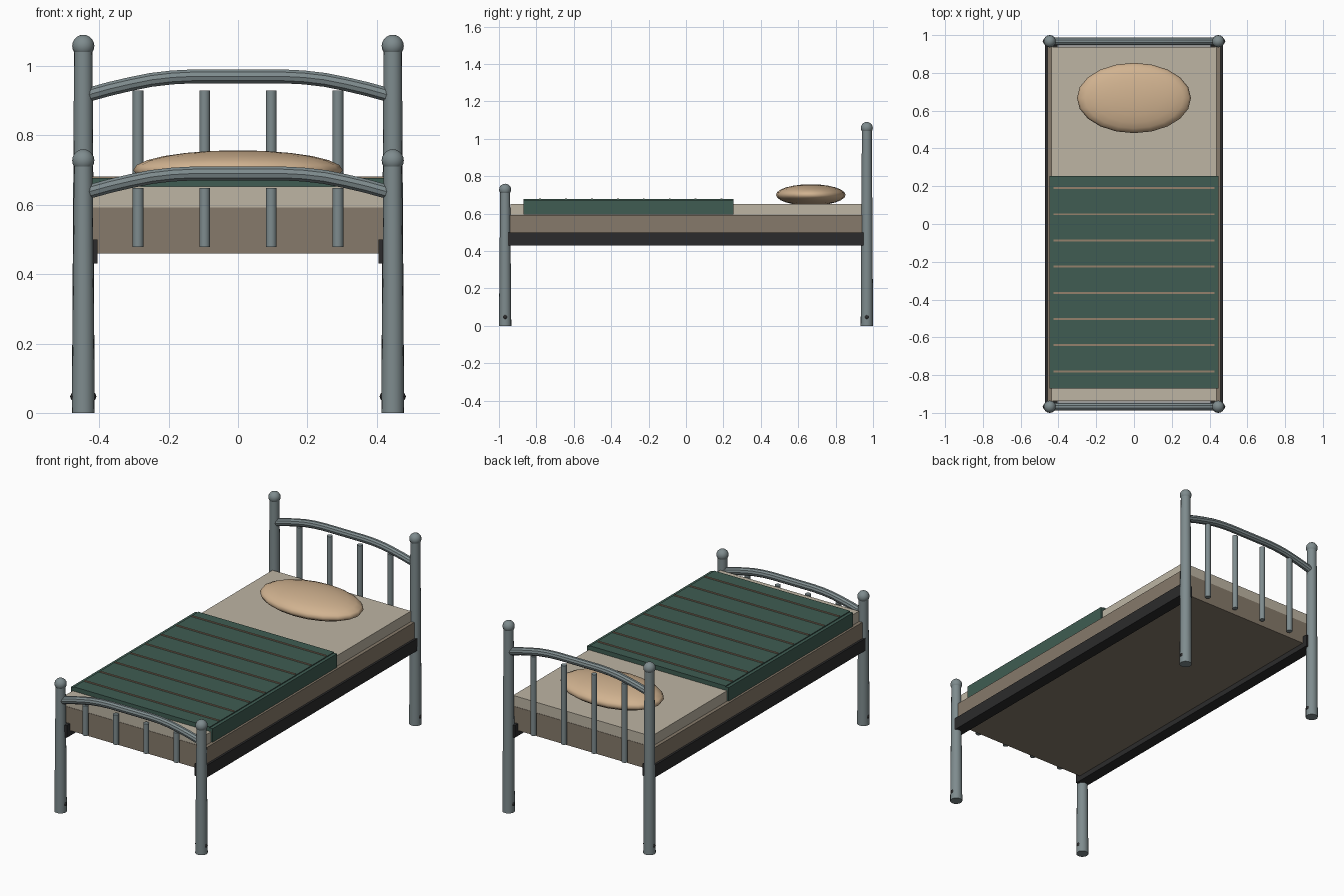
import bpy
from mathutils import Vector

default = bpy.data.objects.get("Cube")
if default:
    bpy.data.objects.remove(default, do_unlink=True)


def material(name, rgb):
    m = bpy.data.materials.new(name)
    m.use_nodes = True
    m.diffuse_color = (*rgb, 1)
    m.node_tree.nodes["Principled BSDF"].inputs["Base Color"].default_value = (*rgb, 1)
    return m


STEEL = material("steel grey", (0.21, 0.26, 0.27))
BLACK = material("dark iron", (0.024, 0.024, 0.025))
BROWN = material("base brown", (0.24, 0.195, 0.145))
CREAM = material("mattress cream", (0.51, 0.46, 0.37))
GREEN = material("blanket green", (0.05, 0.108, 0.085))
SEAM = material("stripe tan", (0.3, 0.22, 0.15))
TAN = material("pillow tan", (0.64, 0.45, 0.28))


def finish(name, mat, smooth=True):
    ob = bpy.context.object
    ob.name = name
    ob.data.materials.append(mat)
    if smooth:
        bpy.ops.object.shade_smooth_by_angle()
    return ob


def box(name, mat, low, high):
    low, high = Vector(low), Vector(high)
    bpy.ops.mesh.primitive_cube_add(size=1, location=(low + high) / 2)
    bpy.context.object.scale = high - low
    bpy.ops.object.transform_apply(location=False, rotation=False)
    return finish(name, mat, False)


def rod(name, mat, x, y, bottom, top, r1, r2):
    bpy.ops.mesh.primitive_cone_add(vertices=16, radius1=r1, radius2=r2, depth=top - bottom,
                                    location=(x, y, (bottom + top) / 2))
    return finish(name, mat)


def ball(name, mat, centre, radii, segments=16, rings=10):
    bpy.ops.mesh.primitive_uv_sphere_add(segments=segments, ring_count=rings, radius=1,
                                         location=centre)
    bpy.context.object.scale = radii
    bpy.ops.object.transform_apply(location=False, rotation=False)
    ob = finish(name, mat, False)
    bpy.ops.object.shade_smooth()
    return ob


def arched_rail(name, y, crown):
    # Right half of the arch as (x, drop below crown), mirrored to the left
    half = [(0.13, 0), (0.19, 0.003), (0.25, 0.01), (0.31, 0.022), (0.37, 0.036), (0.435, 0.054)]
    path = [(-x, d) for x, d in reversed(half)] + half
    curve = bpy.data.curves.new(name, "CURVE")
    curve.dimensions = "3D"
    curve.bevel_depth = 0.021
    curve.bevel_resolution = 3
    curve.use_fill_caps = True
    spline = curve.splines.new("POLY")
    spline.points.add(len(path) - 1)
    for point, (x, drop) in zip(spline.points, path):
        point.co = (x, y, crown - drop, 1)
    ob = bpy.data.objects.new(name, curve)
    bpy.context.collection.objects.link(ob)
    bpy.ops.object.select_all(action="DESELECT")
    ob.select_set(True)
    bpy.context.view_layer.objects.active = ob
    bpy.ops.object.convert(target="MESH")
    finish(name, STEEL)


# Footboard and headboard: posts, finials, foot bolts, arched rail, spindles
for end, y, post_top, crown, spindle_top in (("foot", -0.967, 0.728, 0.69, 0.648),
                                             ("head", 0.967, 1.058, 0.97, 0.93)):
    for side, x in (("left", 0.446), ("right", -0.446)):
        rod(f"{end}_post_{side}", STEEL, x, y, 0, post_top, 0.033, 0.0265)
        ball(f"{end}_finial_{side}", STEEL, (x, y, post_top), (0.032,) * 3)
        ball(f"{end}_bolt_{side}", BLACK, (x, y, 0.047), (0.038, 0.021, 0.021), 12, 8)
    arched_rail(f"{end}_arched_rail", y, crown)
    for i, x in enumerate((-0.288, -0.096, 0.096, 0.288)):
        rod(f"{end}_spindle_{i + 1}", STEEL, x, y, 0.478, spindle_top, 0.0155, 0.0155)

# Side rails
for side, s in (("left", 1), ("right", -1)):
    xs = sorted((s * 0.405, s * 0.47))
    box(f"side_rail_{side}", BLACK, (xs[0], -0.97, 0.43), (xs[1], 0.97, 0.5))

# Bed base and mattress
box("bed_base", BROWN, (-0.458, -0.94, 0.46), (0.458, 0.94, 0.592))
box("mattress", CREAM, (-0.438, -0.938, 0.592), (0.438, 0.938, 0.652))

# Blanket with hanging sides
box("blanket_top", GREEN, (-0.43, -0.87, 0.645), (0.43, 0.255, 0.677))
for side, s in (("left", 1), ("right", -1)):
    xs = sorted((s * 0.425, s * 0.448))
    box(f"blanket_side_{side}", GREEN, (xs[0], -0.87, 0.594), (xs[1], 0.255, 0.672))

# Blanket stripes
for i in range(8):
    y = 0.19 - i * 0.1386
    box(f"blanket_stripe_{i + 1}", SEAM, (-0.425, y - 0.005, 0.675), (0.425, y + 0.005, 0.681))

# Pillow
ball("pillow", TAN, (0, 0.667, 0.7), (0.302, 0.186, 0.057), 20, 12)
